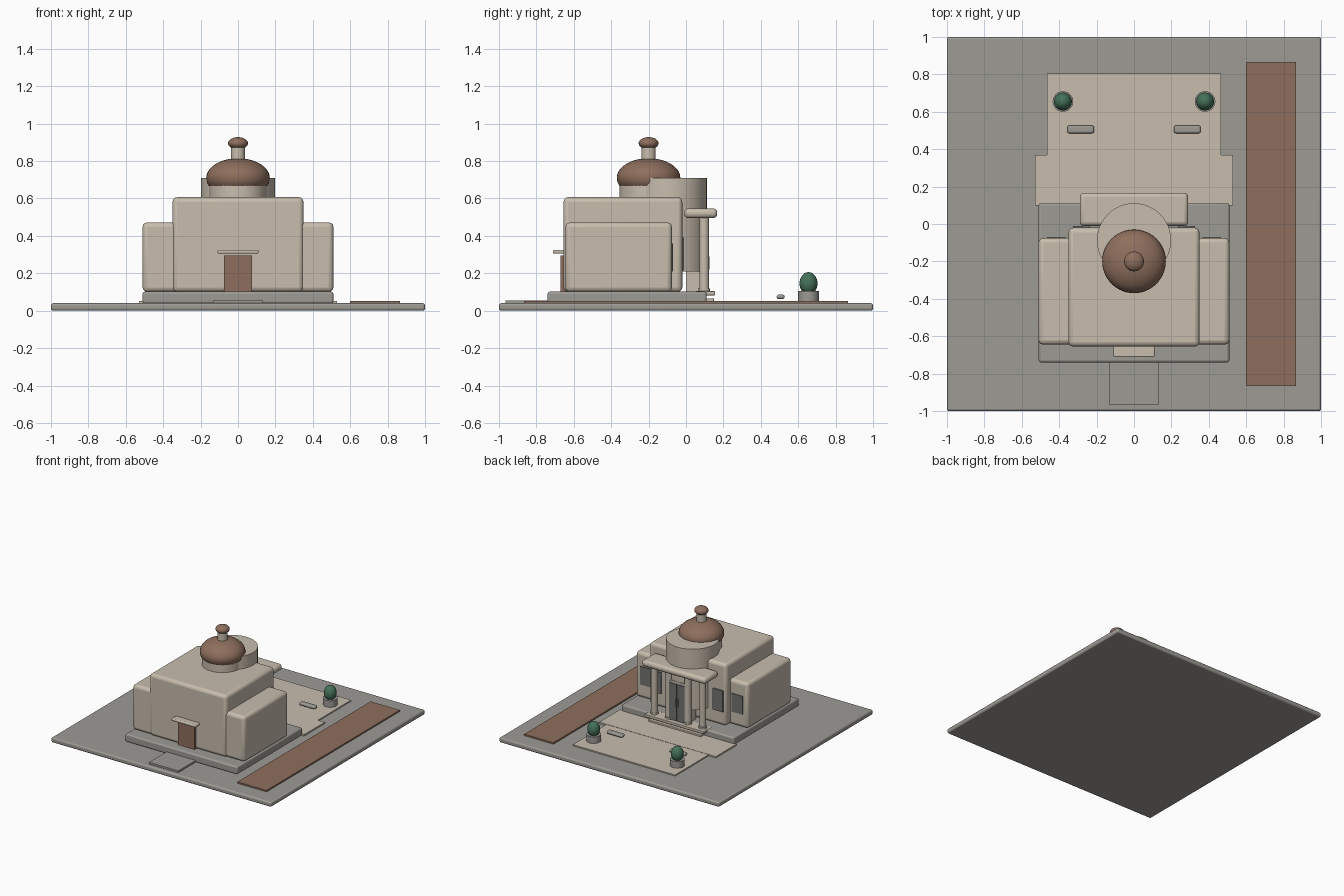
import bpy
import math

cube = bpy.data.objects.get("Cube")
if cube:
    bpy.data.objects.remove(cube, do_unlink=True)


def material(name, rgb):
    m = bpy.data.materials.new(name)
    m.use_nodes = True
    m.diffuse_color = (*rgb, 1)
    m.node_tree.nodes["Principled BSDF"].inputs["Base Color"].default_value = (*rgb, 1)
    return m


STONE = material("warm stone", (0.58, 0.51, 0.42))
GREY = material("grey paving", (0.34, 0.325, 0.30))
BROWN = material("terracotta brown", (0.27, 0.158, 0.11))
GREEN = material("leaf green", (0.06, 0.165, 0.10))
GLASS = material("dark grey glass", (0.17, 0.17, 0.165))


def finish(name, mat, smooth=True):
    ob = bpy.context.object
    ob.name = name
    ob.data.materials.append(mat)
    if smooth:
        bpy.ops.object.shade_smooth_by_angle(angle=math.radians(35))
    return ob


def box(name, mat, x, y, z, bevel=0.0):
    """Box from (min, max) ranges, with optional rounded edges."""
    mid = [(a + b) / 2 for a, b in (x, y, z)]
    bpy.ops.mesh.primitive_cube_add(size=1, location=mid)
    ob = bpy.context.object
    ob.scale = [b - a for a, b in (x, y, z)]
    bpy.ops.object.transform_apply(location=False, rotation=False, scale=True)
    finish(name, mat, False)
    if bevel:
        mod = ob.modifiers.new("rounded edges", "BEVEL")
        mod.width = bevel
        mod.segments = 3
        bpy.ops.object.shade_smooth_by_angle(angle=math.radians(35))
    return ob


def cylinder(name, mat, x, y, z, r, sides=32):
    bpy.ops.mesh.primitive_cylinder_add(vertices=sides, radius=r, depth=z[1] - z[0],
                                        location=(x, y, (z[0] + z[1]) / 2))
    return finish(name, mat)


def ellipsoid(name, mat, x, y, z, r):
    half = (z[1] - z[0]) / 2
    bpy.ops.mesh.primitive_uv_sphere_add(segments=40, ring_count=20, radius=1,
                                         location=(x, y, z[0] + half))
    bpy.context.object.scale = (r, r, half)
    bpy.ops.object.transform_apply(location=False, rotation=False, scale=True)
    return finish(name, mat)


def wide(w):
    return (-w, w)


def around(c, w):
    return (c - w / 2, c + w / 2)


# Ground and paving
box("ground_slab", GREY, wide(1), wide(1), (0, 0.04), 0.012)
box("rear_terrace", STONE, wide(0.53), (0.1, 0.37), (0.038, 0.052))
box("rear_plaza", STONE, wide(0.465), (0.36, 0.805), (0.038, 0.05))
box("side_strip", BROWN, (0.6, 0.865), wide(0.865), (0.038, 0.052))
box("front_path", GREY, wide(0.133), (-0.965, -0.7), (0.038, 0.055))

# Main masses
box("plinth", GREY, wide(0.51), (-0.74, 0.11), (0.038, 0.102), 0.012)
box("main_hall", STONE, wide(0.35), (-0.655, -0.02), (0.1, 0.607), 0.025)

# Domed tower
cylinder("dome_drum", STONE, 0, -0.2, (0.59, 0.7), 0.155, 48)
ellipsoid("dome", BROWN, 0, -0.2, (0.605, 0.815), 0.17)
cylinder("lantern", STONE, 0, -0.2, (0.79, 0.88), 0.038)
ellipsoid("lantern_cap", BROWN, 0, -0.2, (0.862, 0.928), 0.053)
cylinder("rotunda", STONE, 0, -0.087, (0.21, 0.71), 0.198, 64)

# Front door and canopy
box("front_door", BROWN, wide(0.075), (-0.67, -0.64), (0.1, 0.295))
box("front_canopy", STONE, wide(0.11), (-0.712, -0.64), (0.305, 0.325), 0.007)

# Rear portico
box("portico_roof", STONE, wide(0.29), (-0.01, 0.167), (0.495, 0.547), 0.022)
box("portico_upper_step", STONE, wide(0.27), (0.05, 0.155), (0.082, 0.104), 0.004)
box("portico_lower_step", STONE, wide(0.24), (0.08, 0.15), (0.045, 0.066), 0.004)
box("rear_door_frame", STONE, wide(0.09), (0.0, 0.113), (0.1, 0.425))
for side, name in ((1, "left"), (-1, "right")):
    box(f"rear_door_{name}", GLASS, around(side * 0.036, 0.066), (0.1, 0.119), (0.104, 0.405))
    box(f"rear_door_handle_{name}", GREY, around(side * 0.01, 0.006), (0.11, 0.125), (0.22, 0.29))

# Mirrored parts
for side, name in ((1, "left"), (-1, "right")):
    box(f"{name}_wing", STONE, around(side * 0.405, 0.21), (-0.645, -0.075), (0.1, 0.472), 0.025)
    for spot, x in (("outer", 0.22), ("inner", 0.085)):
        cylinder(f"{name}_{spot}_column", STONE, side * x, 0.097, (0.1, 0.5), 0.026, 24)
        cylinder(f"{name}_{spot}_column_base", STONE, side * x, 0.097, (0.1, 0.118), 0.032, 24)
    box(f"{name}_hall_window", GLASS, around(side * 0.28, 0.09), (-0.05, -0.01), (0.215, 0.39))
    box(f"{name}_wing_window", GLASS, around(side * 0.415, 0.1), (-0.1, -0.069), (0.21, 0.36))
    # Plaza furniture
    box(f"{name}_bench", GREY, around(side * 0.285, 0.142), (0.485, 0.527), (0.062, 0.086), 0.01)
    cylinder(f"{name}_planter", GREY, side * 0.38, 0.655, (0.045, 0.104), 0.055)
    ellipsoid(f"{name}_bush", GREEN, side * 0.38, 0.655, (0.085, 0.206), 0.048)
